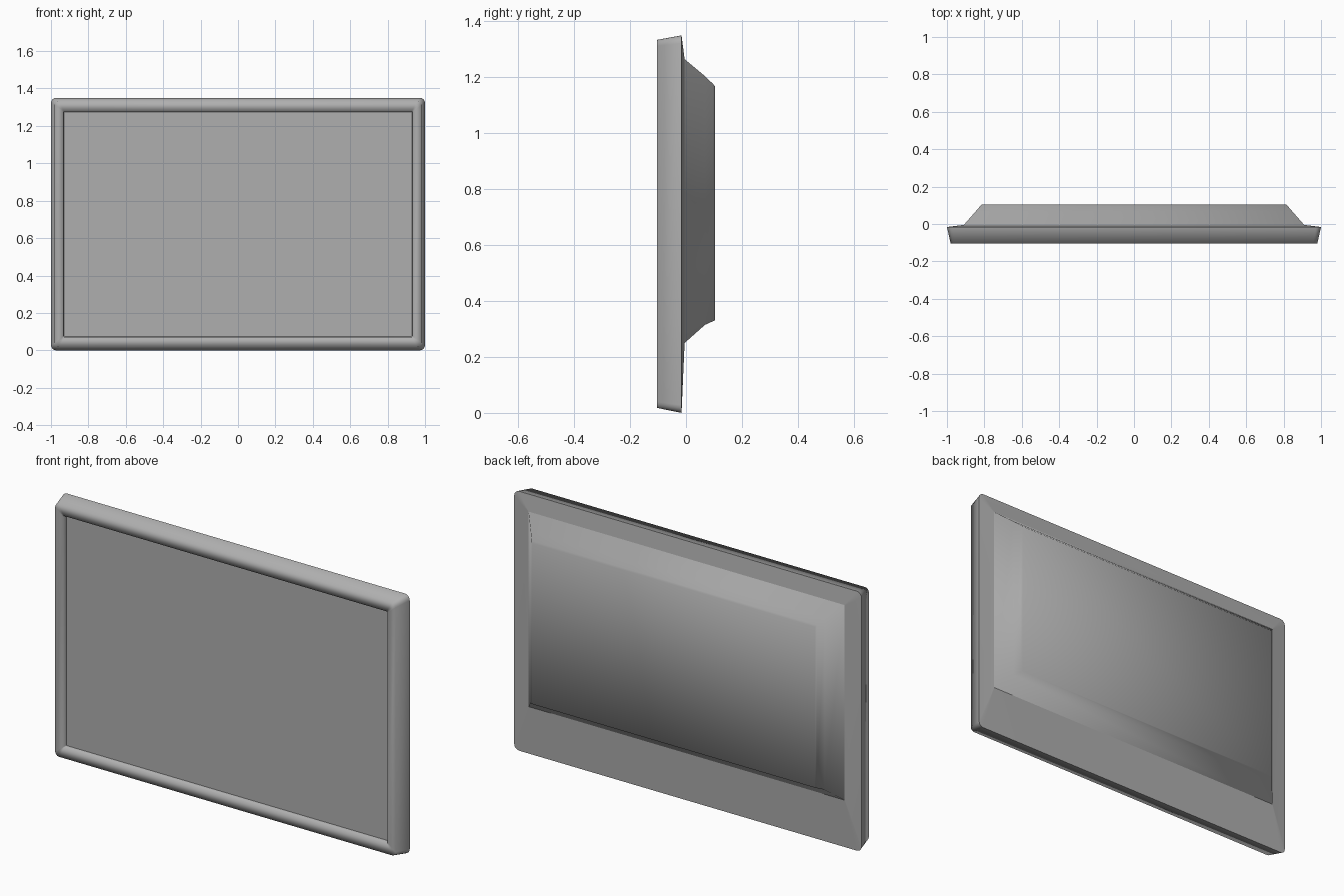
import bpy, bmesh, math

if "Cube" in bpy.data.objects:
    bpy.data.objects.remove(bpy.data.objects["Cube"])

# Dark grey plastic shared by every part
grey = bpy.data.materials.new("dark_grey")
grey.diffuse_color = (0.43, 0.43, 0.43, 1)
grey.use_nodes = True
grey.node_tree.nodes["Principled BSDF"].inputs["Base Color"].default_value = grey.diffuse_color


def ring(bm, half, z0, z1, y, r):
    """Rounded rectangle in the xz plane, counter-clockwise seen from the front."""
    verts = []
    corners = [(half - r, z0 + r, 270), (half - r, z1 - r, 0),
               (-half + r, z1 - r, 90), (-half + r, z0 + r, 180)]
    for cx, cz, start in corners:
        for k in range(5 if r else 1):
            a = math.radians(start + k * 22.5)
            verts.append(bm.verts.new((cx + r * math.cos(a), y, cz + r * math.sin(a))))
    return verts


def loft(name, rings, front_cap=False, back_cap=False, angle=88):
    """Skin a list of (half width, z0, z1, y, radius) rings from front to back."""
    bm = bmesh.new()
    loops = [ring(bm, *r) for r in rings]
    for a, b in zip(loops, loops[1:]):
        n = len(a)
        for i in range(n):
            j = (i + 1) % n
            bm.faces.new((a[i], b[i], b[j], a[j]))
    if front_cap:
        bm.faces.new(loops[0])
    if back_cap:
        bm.faces.new(loops[-1][::-1])
    mesh = bpy.data.meshes.new(name)
    bm.to_mesh(mesh)
    bm.free()
    mesh.materials.append(grey)
    ob = bpy.data.objects.new(name, mesh)
    bpy.context.collection.objects.link(ob)
    for o in bpy.context.selected_objects:
        o.select_set(False)
    bpy.context.view_layer.objects.active = ob
    ob.select_set(True)
    bpy.ops.object.shade_smooth_by_angle(angle=math.radians(angle))
    return ob


# Bezel: inner lip, front face, flared outer side, shallow back face
loft("bezel_frame", [
    (0.930, 0.075, 1.275, -0.081, 0.003),
    (0.934, 0.071, 1.279, -0.104, 0.004),
    (0.980, 0.018, 1.334, -0.104, 0.022),
    (1.000, 0.000, 1.350, -0.016, 0.028),
    (0.910, 0.250, 1.265, -0.005, 0.001),
])

# Flat display panel recessed in the bezel
loft("screen", [
    (0.932, 0.073, 1.277, -0.081, 0),
    (0.932, 0.073, 1.277, -0.072, 0),
], front_cap=True, back_cap=True, angle=30)

# Raised rear housing: sloped sides, slightly hollow underside, tight rear edge
loft("back_housing", [
    (0.910, 0.250, 1.265, -0.005, 0),
    (0.846, 0.315, 1.204, 0.068, 0),
    (0.821, 0.328, 1.176, 0.097, 0),
    (0.815, 0.331, 1.168, 0.104, 0),
], back_cap=True)
